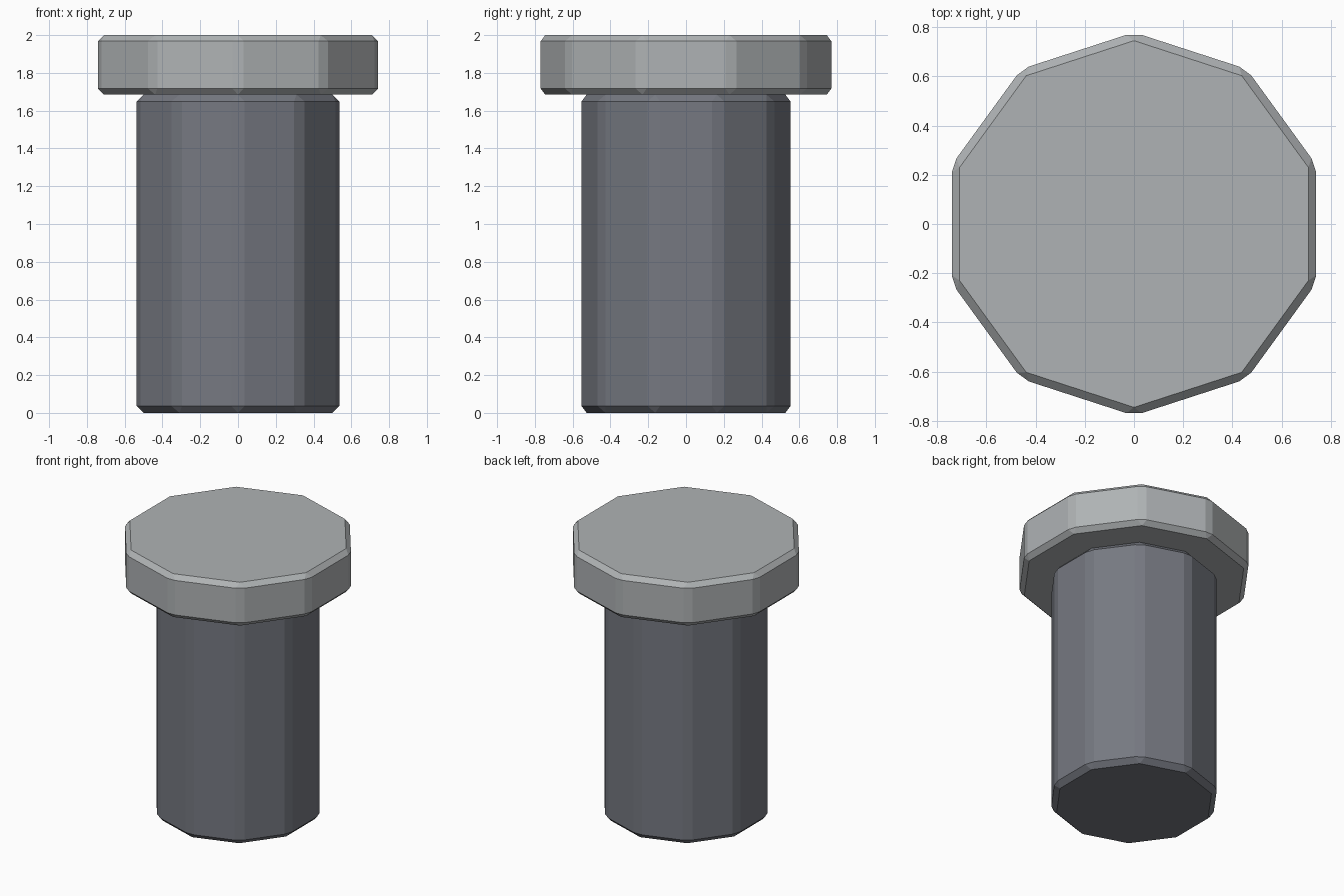
import bpy

if "Cube" in bpy.data.objects:
    bpy.data.objects.remove(bpy.data.objects["Cube"])


def material(name, color):
    mat = bpy.data.materials.new(name)
    mat.diffuse_color = (*color, 1.0)
    mat.use_nodes = True
    mat.node_tree.nodes["Principled BSDF"].inputs["Base Color"].default_value = mat.diffuse_color
    return mat


def decagon_part(name, radius, z0, z1, bevel, mat):
    """Ten-sided prism with every edge chamfered once."""
    bpy.ops.mesh.primitive_cylinder_add(
        vertices=10, radius=radius, depth=z1 - z0, location=(0, 0, (z0 + z1) / 2))
    obj = bpy.context.object
    obj.name = name
    obj.data.materials.append(mat)
    mod = obj.modifiers.new("Chamfer", "BEVEL")
    mod.width = bevel
    mod.segments = 1
    mod.limit_method = 'ANGLE'
    return obj


light = material("light_metal", (0.43, 0.45, 0.46))
dark = material("dark_metal", (0.18, 0.19, 0.22))

# Shaft standing on the ground
decagon_part("shaft", 0.564, 0.0, 1.685, 0.036, dark)

# Wide flat head
decagon_part("head", 0.779, 1.685, 2.0, 0.032, light)
